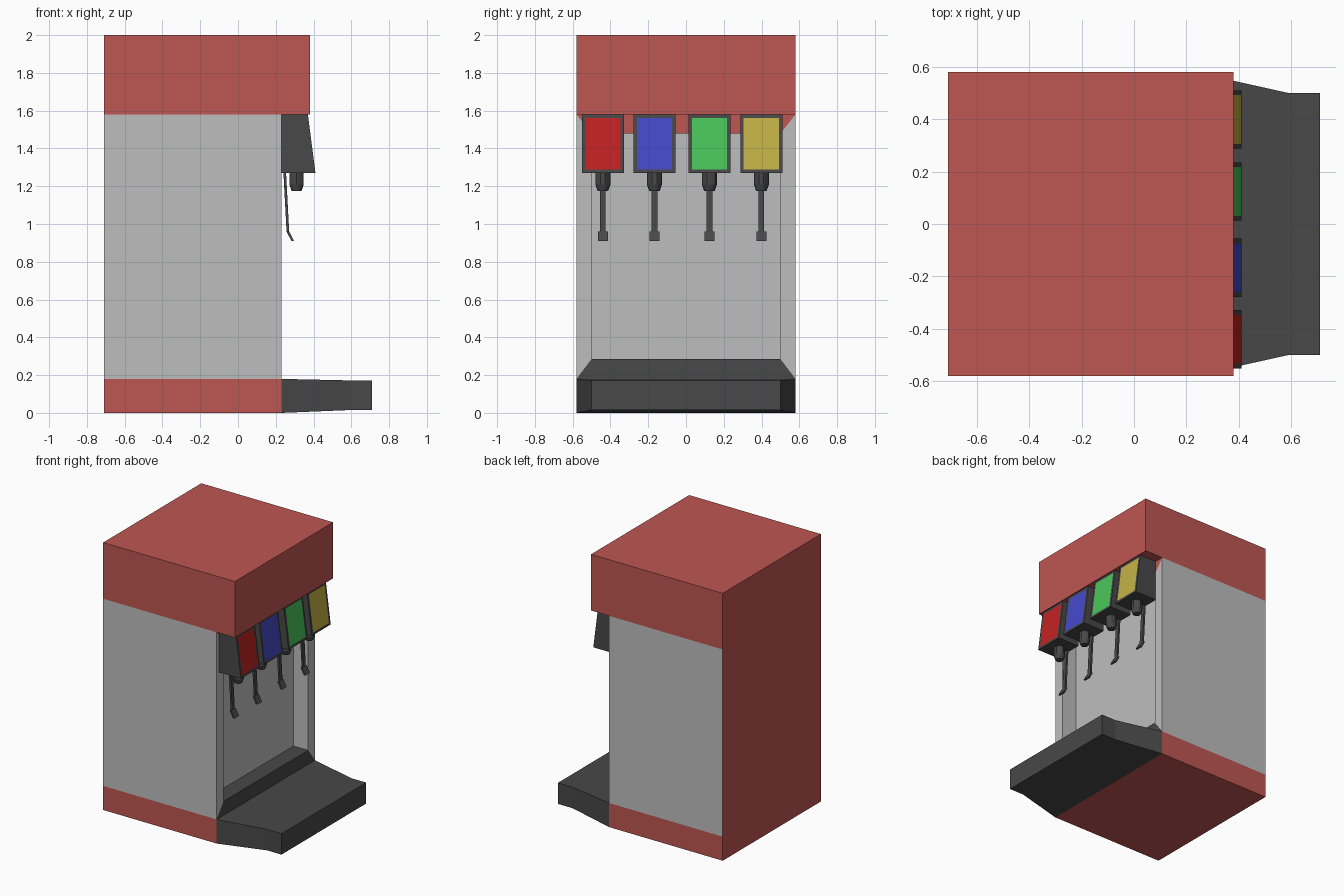
import bpy, bmesh
from math import pi
from mathutils import Matrix, Vector

cube = bpy.data.objects.get("Cube")
if cube:
    bpy.data.objects.remove(cube, do_unlink=True)


def material(name, *srgb):
    """Flat material from 0-255 display values."""
    lin = [((c / 255 + 0.055) / 1.055) ** 2.4 for c in srgb]
    m = bpy.data.materials.new(name)
    m.use_nodes = True
    m.diffuse_color = (*lin, 1)
    m.node_tree.nodes["Principled BSDF"].inputs["Base Color"].default_value = (*lin, 1)
    return m


RED = material("brick red", 190, 86, 82)
GREY = material("light grey", 190, 190, 190)
DARK = material("charcoal", 72, 72, 72)
LABELS = {
    "red": material("label red", 194, 34, 34),
    "blue": material("label blue", 69, 74, 202),
    "green": material("label green", 74, 198, 90),
    "yellow": material("label yellow", 196, 178, 70),
}

BACK, FRONT, SIDE = -0.71, 0.23, 0.58
LOW, HIGH = 0.18, 1.58


def finish(name, bm, *mats):
    mesh = bpy.data.meshes.new(name)
    bm.normal_update()
    bm.to_mesh(mesh)
    bm.free()
    for m in mats:
        mesh.materials.append(m)
    obj = bpy.data.objects.new(name, mesh)
    bpy.context.collection.objects.link(obj)
    return obj


def box_bm(x0, x1, y0, y1, z0, z1):
    bm = bmesh.new()
    mid = Vector((x0 + x1, y0 + y1, z0 + z1)) / 2
    size = Matrix.Diagonal((x1 - x0, y1 - y0, z1 - z0, 1))
    bmesh.ops.create_cube(bm, size=1, matrix=Matrix.Translation(mid) @ size)
    return bm


def loft_bm(rings):
    """Closed solid through rings of equal point count."""
    bm = bmesh.new()
    loops = [[bm.verts.new(p) for p in ring] for ring in rings]
    n = len(loops[0])
    for a, b in zip(loops, loops[1:]):
        for i in range(n):
            j = (i + 1) % n
            bm.faces.new((a[i], a[j], b[j], b[i]))
    bm.faces.new(loops[0][::-1])
    bm.faces.new(loops[-1])
    bmesh.ops.recalc_face_normals(bm, faces=bm.faces)
    return bm


# Base and overhanging header
finish("base", box_bm(BACK, FRONT, -SIDE, SIDE, 0, LOW), RED)
finish("header", box_bm(BACK, 0.38, -SIDE, SIDE, HIGH, 2), RED)

# Cabinet with a framed recess in its serving side
bm = box_bm(BACK, FRONT, -SIDE, SIDE, LOW, HIGH)
bm.normal_update()
bmesh.ops.delete(bm, geom=[f for f in bm.faces if abs(f.normal.z) > 0.9], context="FACES")
face = next(f for f in bm.faces if f.normal.x > 0.9)
for depth in (0, 0.12):
    face = bmesh.ops.extrude_discrete_faces(bm, faces=[face])["faces"][0]
    for v in face.verts:
        v.co.x = FRONT - depth
        v.co.y = 0.5 if v.co.y > 0 else -0.5
        v.co.z = 1.48 if v.co.z > 1 else 0.285
bm.normal_update()
for f in bm.faces:
    z = f.calc_center_median().z
    if f.normal.x < -0.9 or z > 1.4:
        f.material_index = 1
    elif z < 0.4:
        f.material_index = 2
finish("cabinet", bm, GREY, RED, DARK)

# Drip tray tapering away from the cabinet
sections = [(FRONT, SIDE, 0, LOW), (0.59, 0.5, 0.015, 0.172), (0.71, 0.5, 0.015, 0.172)]
finish("drip_tray", loft_bm([[(x, -w, a), (x, w, a), (x, w, b), (x, -w, b)]
                             for x, w, a, b in sections]), DARK)

# Four dispensers, each with a label, nozzle and push lever
HEAD = [(FRONT, 1.27), (0.41, 1.27), (0.37, HIGH), (FRONT, HIGH)]
LEVER = [(0.247, 1.28, 0.015), (0.264, 0.96, 0.015), (0.264, 0.96, 0.027), (0.29, 0.91, 0.027)]
for (colour, label), y in zip(LABELS.items(), (-0.44, -0.167, 0.124, 0.399)):
    bm = loft_bm([[(x, y + s * 0.111, z) for x, z in HEAD] for s in (-1, 1)])
    bm.normal_update()
    front = max(bm.faces, key=lambda f: f.normal.x)
    bmesh.ops.inset_individual(bm, faces=[front], thickness=0.025)
    front.material_index = 1
    finish(colour + "_dispenser_head", bm, DARK, label)

    bm = bmesh.new()
    for r1, r2, z0, z1 in ((0.04, 0.04, 1.21, 1.27), (0.028, 0.04, 1.175, 1.21)):
        bmesh.ops.create_cone(bm, cap_ends=True, segments=10, radius1=r1, radius2=r2,
                              depth=z1 - z0, matrix=Matrix.Translation((0.31, y, (z0 + z1) / 2)))
    nozzle = finish(colour + "_nozzle", bm, DARK)
    nozzle.select_set(True)
    bpy.context.view_layer.objects.active = nozzle
    bpy.ops.object.shade_smooth_by_angle(angle=pi / 5)
    nozzle.select_set(False)

    t = 0.007
    finish(colour + "_lever", loft_bm([[(x - t, y - w, z), (x + t, y - w, z),
                                        (x + t, y + w, z), (x - t, y + w, z)]
                                       for x, z, w in LEVER]), DARK)
